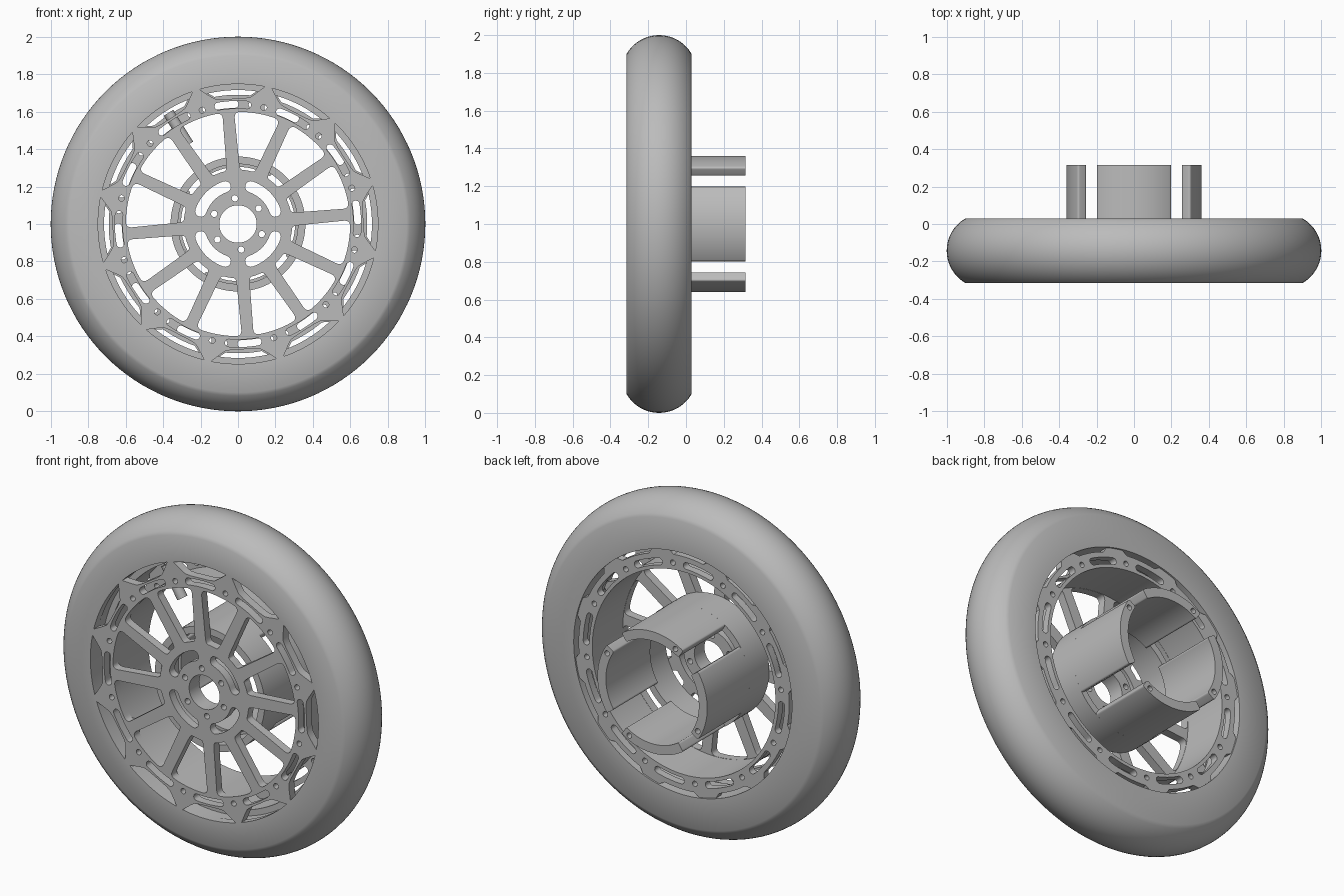
import bpy, bmesh, math
from math import sin, cos, radians, pi
from mathutils import Vector

cube = bpy.data.objects.get("Cube")
if cube:
    bpy.data.objects.remove(cube, do_unlink=True)

grey = bpy.data.materials.new("plain grey")
grey.use_nodes = True
COLOR = (0.5, 0.5, 0.5, 1)
grey.diffuse_color = COLOR
grey.node_tree.nodes["Principled BSDF"].inputs["Base Color"].default_value = COLOR

FRONT, BACK, TIP = -0.315, 0.03, 0.315
PLATE_BACK = -0.265
PHASE = 92.5


def finish(obj):
    bpy.ops.object.select_all(action='DESELECT')
    obj.select_set(True)
    bpy.context.view_layer.objects.active = obj
    if obj.type == 'CURVE':
        bpy.ops.object.convert(target='MESH')
        obj = bpy.context.view_layer.objects.active
    bpy.ops.object.shade_smooth_by_angle(angle=radians(35))
    return obj


# Outline helpers: each returns a closed loop of 2D points
def polar(r, a):
    return Vector((r * cos(radians(a)), r * sin(radians(a))))


def circle(r, center=Vector((0, 0)), n=24):
    return [center + polar(r, 360 * i / n) for i in range(n)]


def arc(r, a0, a1, n=12):
    return [polar(r, a0 + (a1 - a0) * i / n) for i in range(n + 1)]


def rounded(points, size):
    out = []
    for i, p in enumerate(points):
        a, b = points[i - 1] - p, points[(i + 1) % len(points)] - p
        a = p + a * min(0.45, size / a.length)
        b = p + b * min(0.45, size / b.length)
        for k in range(6):
            t = k / 5
            out.append(a * (1 - t) ** 2 + p * 2 * t * (1 - t) + b * t * t)
    return out


def sector(r0, r1, mid, half0, half1, n=12):
    return arc(r0, mid + half0, mid - half0, n) + arc(r1, mid - half1, mid + half1, n)


def curved_slot(r, mid, half, width):
    # Annular slot with round ends
    w = width / 2
    end = [polar(r, mid + half) + polar(w, mid + half + 180 * i / 8) for i in range(1, 8)]
    start = [polar(r, mid - half) + polar(w, mid - half + 180 + 180 * i / 8) for i in range(1, 8)]
    return arc(r + w, mid - half, mid + half) + end + arc(r - w, mid + half, mid - half) + start


def plate(name, loops, y0, y1):
    curve = bpy.data.curves.new(name, 'CURVE')
    curve.dimensions = '2D'
    curve.fill_mode = 'BOTH'
    curve.extrude = (y1 - y0) / 2
    for loop in loops:
        spline = curve.splines.new('POLY')
        spline.points.add(len(loop) - 1)
        for point, p in zip(spline.points, loop):
            point.co = (p.x, p.y, 0, 1)
        spline.use_cyclic_u = True
    curve.materials.append(grey)
    obj = bpy.data.objects.new(name, curve)
    bpy.context.collection.objects.link(obj)
    obj.location = (0, (y0 + y1) / 2, 1)
    obj.rotation_euler = (pi / 2, 0, 0)
    return finish(obj)


def lathe(name, profile, steps=128):
    # Closed profile of (radius, y) spun about the axle
    bm = bmesh.new()
    verts = [bm.verts.new((r, y, 1)) for r, y in profile]
    edges = [bm.edges.new((verts[i - 1], verts[i])) for i in range(len(verts))]
    bmesh.ops.spin(bm, geom=verts + edges, cent=(0, 0, 1), axis=(0, 1, 0),
                   angle=2 * pi, steps=steps)
    bmesh.ops.remove_doubles(bm, verts=bm.verts, dist=1e-4)
    bmesh.ops.recalc_face_normals(bm, faces=bm.faces)
    mesh = bpy.data.meshes.new(name)
    bm.to_mesh(mesh)
    bm.free()
    mesh.materials.append(grey)
    obj = bpy.data.objects.new(name, mesh)
    bpy.context.collection.objects.link(obj)
    return finish(obj)


# Tire with a rounded crown and a stepped bore
mid_y, crown = (FRONT + BACK) / 2, 0.1988
tread = [(0.8012 + crown * cos(radians(a)), mid_y + crown * sin(radians(a)))
         for a in [60.2 - 120.4 * i / 20 for i in range(21)]]
lathe("tire", [(0.715, BACK)] + tread + [(0.75, FRONT), (0.75, -0.2), (0.715, -0.2)])

# Front wheel plate: spokes, hub, slots and dovetail windows in one piece
loops = [circle(0.75, n=128), circle(0.1, n=48)]
for k in range(12):
    a = PHASE + 30 * k
    window = [polar(0.68, a + 8), polar(0.672, a + 5), polar(0.672, a - 5), polar(0.68, a - 8),
              polar(0.70, a - 10)] + arc(0.747, a - 13.5, a + 13.5) + [polar(0.70, a + 10)]
    loops.append(window)
    loops.append(curved_slot(0.637, a, 7, 0.04))
    loops.append(circle(0.016, polar(0.637, a + 15), 12))
    loops.append(rounded(sector(0.29, 0.6, a + 17.5, 8, 12, 3), 0.035))
loops += [circle(0.017, polar(0.138, 97 + 60 * k), 12) for k in range(6)]
loops += [curved_slot(0.21, 45 + 90 * k, 26, 0.06) for k in range(4)]
plate("front_wheel_plate", loops, FRONT, PLATE_BACK)

# Hub boss behind the plate
plate("hub_boss", [circle(0.17, n=48), circle(0.1, n=48)]
      + [circle(0.017, polar(0.138, 97 + 60 * k), 12) for k in range(6)],
      PLATE_BACK, -0.22)

# Rim drum joining the front and back plates
lathe("rim_drum", [(0.6, FRONT + 0.02), (0.6, 0.01), (0.612, 0.01), (0.612, FRONT + 0.02)])

# Back rim plate with twelve lugs
outline, holes = [], [circle(0.6, n=128)]
for k in range(12):
    a = PHASE + 30 * k
    outline += arc(0.69, a - 8, a + 8, 6) + arc(0.722, a + 11, a + 19, 4)
    holes.append(curved_slot(0.64, a + 6, 7, 0.04))
    holes.append(circle(0.016, polar(0.64, a + 21), 12))
plate("back_rim_plate", [outline] + holes, -0.025, 0.02)

# Carrier ring and the four curved prongs standing on it
plate("carrier_ring", [circle(0.36, n=96), circle(0.32, n=96)], PLATE_BACK, -0.08)
for k in range(4):
    a = 90 * k
    plate("carrier_prong_%d" % (k + 1),
          [rounded(sector(0.305, 0.36, a, 34, 34, 16), 0.012),
           circle(0.016, polar(0.333, a + 27), 12)], -0.1, TIP)

# Valve stem pointing inward from the rim
direction = polar(1, 122)
bpy.ops.mesh.primitive_cylinder_add(vertices=24, radius=0.03, depth=0.2)
stem = bpy.context.object
stem.name = "valve_stem"
stem.location = (direction.x * 0.6, mid_y, 1 + direction.y * 0.6)
stem.rotation_euler = Vector((direction.x, 0, direction.y)).to_track_quat('Z', 'Y').to_euler()
stem.data.materials.append(grey)
finish(stem)
